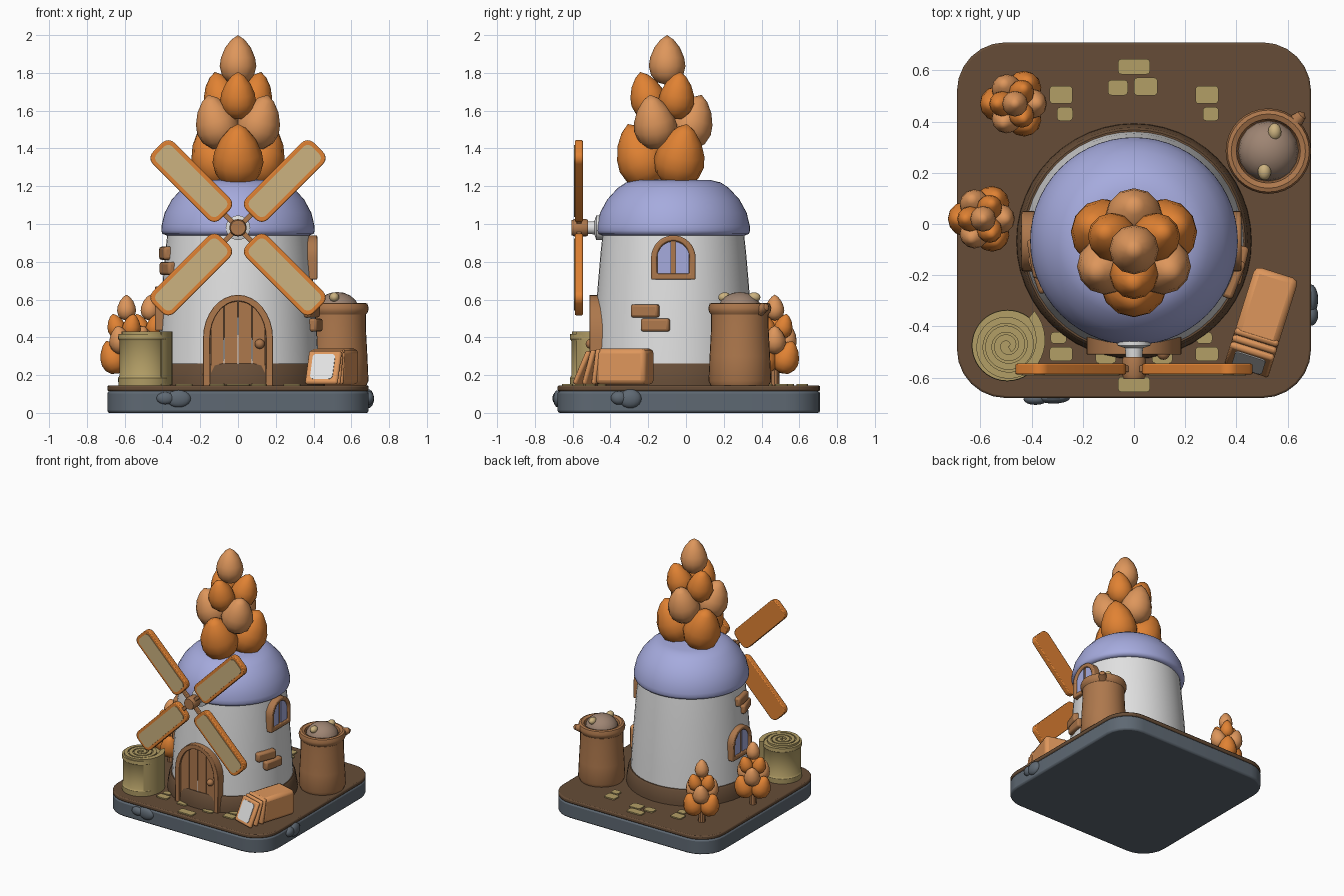
import bpy, bmesh, math
from mathutils import Matrix, Vector

if "Cube" in bpy.data.objects:
    bpy.data.objects.remove(bpy.data.objects["Cube"])

R = math.radians
T = lambda x, y, z: Matrix.Translation((x, y, z))
Rot = lambda deg, ax: Matrix.Rotation(R(deg), 4, ax)


def mat(name, r, g, b):
    m = bpy.data.materials.new(name)
    lin = lambda c: c / 12.92 if c <= 0.04045 else ((c + 0.055) / 1.055) ** 2.4
    m.diffuse_color = (lin(r), lin(g), lin(b), 1)
    m.use_nodes = True
    m.node_tree.nodes["Principled BSDF"].inputs["Base Color"].default_value = m.diffuse_color
    return m


ORANGE = mat("orange", .88, .51, .20)
PEACH = mat("light orange", .87, .59, .36)
BROWN = mat("wood brown", .68, .47, .30)
SOIL = mat("dark brown", .40, .30, .215)
CREAM = mat("sail cream", .80, .70, .50)
HAY = mat("hay tan", .70, .62, .40)
LILAC = mat("lilac", .65, .67, .87)
WHITE = mat("plaster white", .88, .88, .88)
SLATE = mat("slate", .37, .41, .45)
MOUND = mat("grey brown", .62, .52, .45)


def finish(bm, name, m, M=Matrix(), bevel=0, angle=35):
    bmesh.ops.transform(bm, matrix=M, verts=bm.verts)
    bmesh.ops.recalc_face_normals(bm, faces=bm.faces)
    me = bpy.data.meshes.new(name)
    bm.to_mesh(me)
    bm.free()
    me.materials.append(m)
    me.shade_smooth()
    me.set_sharp_from_angle(angle=R(angle))
    ob = bpy.data.objects.new(name, me)
    bpy.context.collection.objects.link(ob)
    if bevel:
        b = ob.modifiers.new("Bevel", "BEVEL")
        b.width, b.segments, b.limit_method = bevel, 2, 'ANGLE'
    return ob


def lathe(name, prof, m, M=Matrix(), seg=48, angle=35):
    bm = bmesh.new()
    rings = []
    for r, z in prof:
        n = 1 if r < 1e-6 else seg
        rings.append([bm.verts.new((r * math.cos(2 * math.pi * i / seg),
                                    r * math.sin(2 * math.pi * i / seg), z)) for i in range(n)])
    for a, b in zip(rings, rings[1:]):
        for i in range(seg):
            j = (i + 1) % seg
            q = [a[i % len(a)], a[j % len(a)], b[j % len(b)], b[i % len(b)]]
            bm.faces.new(list(dict.fromkeys(q)))
    return finish(bm, name, m, M, 0, angle)


def prism(name, pts, depth, m, M=Matrix(), bevel=0, hole=None):
    """Extrude an outline along local z; an optional hole outline has the same point count."""
    bm = bmesh.new()
    n = len(pts)
    loop = lambda p, z: [bm.verts.new((x, y, z)) for x, y in p]
    lo, hi = loop(pts, 0), loop(pts, depth)
    pairs = [(lo, hi)]
    if hole:
        li, hj = loop(hole, 0), loop(hole, depth)
        pairs += [(hi, hj), (hj, li), (li, lo)]
    else:
        bm.faces.new(lo)
        bm.faces.new(hi)
    for a, b in pairs:
        for i in range(n):
            j = (i + 1) % n
            bm.faces.new([a[i], a[j], b[j], b[i]])
    return finish(bm, name, m, M, bevel)


def box(name, size, m, M, bevel=0):
    bm = bmesh.new()
    bmesh.ops.create_cube(bm, size=1)
    bmesh.ops.scale(bm, vec=size, verts=bm.verts)
    return finish(bm, name, m, M, bevel)


def ball(name, size, m, M):
    bm = bmesh.new()
    bmesh.ops.create_uvsphere(bm, u_segments=16, v_segments=10, radius=1)
    bmesh.ops.scale(bm, vec=size, verts=bm.verts)
    return finish(bm, name, m, M)


def rrect(x0, x1, y0, y1, r, n=6):
    out = []
    for k, (cx, cy) in enumerate([(x1 - r, y1 - r), (x0 + r, y1 - r), (x0 + r, y0 + r), (x1 - r, y0 + r)]):
        for i in range(n + 1):
            a = R(90 * k + 90 * i / n)
            out.append((cx + r * math.cos(a), cy + r * math.sin(a)))
    return out


def arch(hw, h, e, x0=None, x1=None, y0=0, n=16):
    """Arched outline, optionally only the slice from x0 to x1."""
    x0, x1 = -hw if x0 is None else x0, hw if x1 is None else x1
    t0, t1 = math.acos(x1 / hw), math.acos(x0 / hw)
    ts = [t0 + (t1 - t0) * i / n for i in range(n + 1)]
    return [(x0, y0), (x1, y0)] + [(hw * math.cos(t), h - e + e * math.sin(t)) for t in ts]


def facing(x, y, z, turn=0):
    """Local x right, y up, z outward; turn 0 looks to -y."""
    return T(x, y, z) @ Rot(turn, 'Z') @ Rot(90, 'X')


# Ground slab
CY = -.067
prism("stone_base", rrect(-.692, .692, -.68, .71, .19), .115, SLATE, bevel=.012)
prism("soil_top", rrect(-.692, .692, -.68, .71, .19), .03, SOIL, T(0, 0, .115), .008)
for x, y, s in [(-.385, -.685, .036), (-.315, -.68, .05)]:
    ball("edge_stone", (s * 1.3, .022, s * .9), SLATE, T(x, y, .085 - s * .2))
for y, s in [(-.355, .036), (-.295, .05)]:
    ball("edge_stone", (.03, s * 1.2, s), SLATE, T(.69, y, .09 - s * .3))
tiles = [(0, .615, .125, .06), (-.063, .533, .078, .06), (.046, .537, .092, .07), (0, -.627, .125, .06),
         (.11, -.515, .08, .06), (-.11, -.515, .08, .06)]
for s in (-1, 1):
    tiles += [(s * .285, .505, .09, .07), (s * .285 + .015, .43, .062, .054),
              (s * .285, -.508, .09, .056), (s * .285 - .01, -.445, .062, .045)]
for x, y, w, d in tiles:
    prism("paving_tile", rrect(-w / 2, w / 2, -d / 2, d / 2, .014, 3), .009, HAY, T(x, y, .145))

# Tower and dome
C = T(0, CY, 0)
lathe("tower_footing", [(0, .14), (.46, .14), (.458, .17), (.445, .25), (.435, .262), (0, .262)], SOIL, C)
lathe("tower_wall", [(0, .25), (.428, .25), (.42, .4), (.41, .55), (.398, .7), (.385, .85), (.373, .96), (0, .96)], WHITE, C)
lathe("dome_roof", [(0, .945), (.38, .94), (.4, .948), (.406, .965), (.405, .99), (.388, 1.06), (.35, 1.13),
                    (.295, 1.19), (.25, 1.22), (.2, 1.232), (0, 1.238)], LILAC, C, 56, 50)
for a, z, r in [(-21, .54, .415), (-13, .465, .42), (190, .845, .388), (199, .765, .392)]:
    box("wall_brick", (.05, .155, .07), BROWN, C @ Rot(a, 'Z') @ T(r, 0, z), .014)

# Door
D = facing(0, -.44, .145)
prism("door_frame", arch(.185, .48, .23), .07, BROWN, D, .01, arch(.148, .447, .195, y0=.006))
prism("door_back", arch(.16, .455, .2), .04, SOIL, D)
for i in range(4):
    x = -.147 + i * .0735
    prism("door_plank", arch(.148, .445, .19, x + .003, x + .0705, .006), .054, BROWN, D)
ball("door_knob", (.026, .026, .026), BROWN, T(.115, -.505, .365))

# Side windows
for x, z, turn in [(.355, .705, 90), (-.375, .435, -90)]:
    W = facing(x, CY, z, turn)
    prism("window_frame", arch(.118, .235, .12), .065, BROWN, W, .008, arch(.086, .205, .09, y0=.032))
    prism("window_backing", arch(.1, .22, .1), .045, BROWN, W)
    for x0, x1 in [(-.084, -.012), (.012, .084)]:
        prism("window_pane", arch(.086, .203, .09, x0, x1, .034), .008, LILAC, W @ T(0, 0, .045))

# Sails
lathe("axle_mount", [(0, 0), (.065, 0), (.065, .055), (.035, .065), (.03, .13), (0, .13)], WHITE, facing(0, -.42, .98), 24)
lathe("sail_hub", [(0, 0), (.042, 0), (.046, .01), (.046, .07), (.04, .085), (0, .085)], BROWN, facing(0, -.52, .98), 16)
for k in range(4):
    S = facing(0, -.546, .98) @ Rot(45 + 90 * k, 'Z')
    prism("sail_frame", rrect(.098, .602, -.08, .08, .045), .042, ORANGE, S, .006)
    prism("sail_cloth", rrect(.12, .58, -.058, .058, .03), .004, CREAM, S @ T(0, 0, .042))
    box("sail_arm", (.11, .026, .026), BROWN, S @ T(.075, 0, .02), .004)


# Leaf-cone trees
EGG = [(0, 0), (.55, .06), (.88, .2), (1, .38), (.93, .55), (.7, .75), (.36, .91), (0, 1)]


def cone_tree(name, M):
    lathe(name + "_stem", [(0, -.14), (.05, -.14), (.04, .3), (0, .3)], BROWN, M, 10)
    # base height, base distance, lean, length, half width, first angle, colour
    for z, r, lean, ln, hw, a0, m in [(0, .075, 22, .355, .135, -90, ORANGE), (.2, .085, 19, .3, .115, -30, PEACH),
                                      (.355, .07, 16, .26, .095, -90, ORANGE)]:
        for k in range(3):
            P = M @ Rot(a0 + 120 * k, 'Z') @ T(r, 0, z) @ Rot(lean, 'Y')
            lathe(name + "_leaf", [(p * hw, q * ln) for p, q in EGG], m, P, 12, 40)
    lathe(name + "_tip", [(p * .097, q * .265) for p, q in EGG], PEACH, M @ T(0, 0, .535), 12, 40)


cone_tree("roof_tree", T(0, -.1, 1.2))
for x, y in [(-.465, .47), (-.59, .02)]:
    cone_tree("bush", T(x, y, .21) @ Rot(30, 'Z') @ Matrix.Scale(.52, 4))

# Standing grain sack
G = T(.525, .285, 0)
lathe("grain_sack", [(0, .145), (.155, .145), (.166, .17), (.16, .3), (.152, .45), (.152, .52), (.163, .535), (.167, .555),
                     (.16, .578), (.145, .583), (.125, .575), (.118, .54), (0, .54)], BROWN, G, 32)
lathe("sack_ear", [(0, 0), (.035, .01), (.02, .06), (0, .075)], BROWN, T(.615, .385, .545) @ Rot(45, 'Z') @ Rot(75, 'Y'), 10)
ball("grain_mound", (.118, .118, .1), MOUND, G @ T(0, 0, .54))
for x, y in [(.55, .36), (.51, .205)]:
    ball("grain", (.026, .034, .026), CREAM, T(x, y, .612))

# Fallen flour sack with folded lips
F = T(.517, -.324, .245) @ Rot(-17.5, 'Z')
box("flour_sack", (.178, .28, .19), PEACH, F, .025)
for i in range(3):
    L = F @ T(0, -.135 - .04 * i, -.003 * i) @ Rot(-8 - 8 * i, 'X')
    box("flour_sack_lip", (.18, .028, .19), PEACH, L, .012)
prism("flour", rrect(-.062, .062, -.072, .072, .02), .006, WHITE, L @ T(0, -.012, 0) @ Rot(90, 'X'))

# Hay roll with spiral end and loose flap
H = T(-.495, -.475, 0)
lathe("hay_roll", [(0, .145), (.138, .145), (.14, .185), (.132, .197), (.132, .38), (.14, .392), (.138, .418), (0, .418)], HAY, H, 40)


def spiral(name, a0, a1, radius, w, z0, z1):
    n = int((a1 - a0) / 10)
    bm = bmesh.new()
    rows = []
    for i in range(n + 1):
        a = a0 + (a1 - a0) * i / n
        c = Vector((math.cos(R(a)), math.sin(R(a)), 0))
        rows.append([bm.verts.new(c * (radius(a) + dr) + Vector((0, 0, z)))
                     for dr, z in [(-w, z0), (0, z0), (0, z1), (-w, z1)]])
    for a, b in zip(rows, rows[1:]):
        for i in range(4):
            bm.faces.new([a[i], a[(i + 1) % 4], b[(i + 1) % 4], b[i]])
    bm.faces.new(rows[0])
    bm.faces.new(rows[-1])
    finish(bm, name, HAY, H)


END = 360 * 4
spiral("hay_spiral", 300, END, lambda a: .138 * a / END, .026, .4, .432)
spiral("hay_flap", -50, 52, lambda a: .138 + .034 * ((a + 50) / 102) ** 2, .036, .147, .432)
